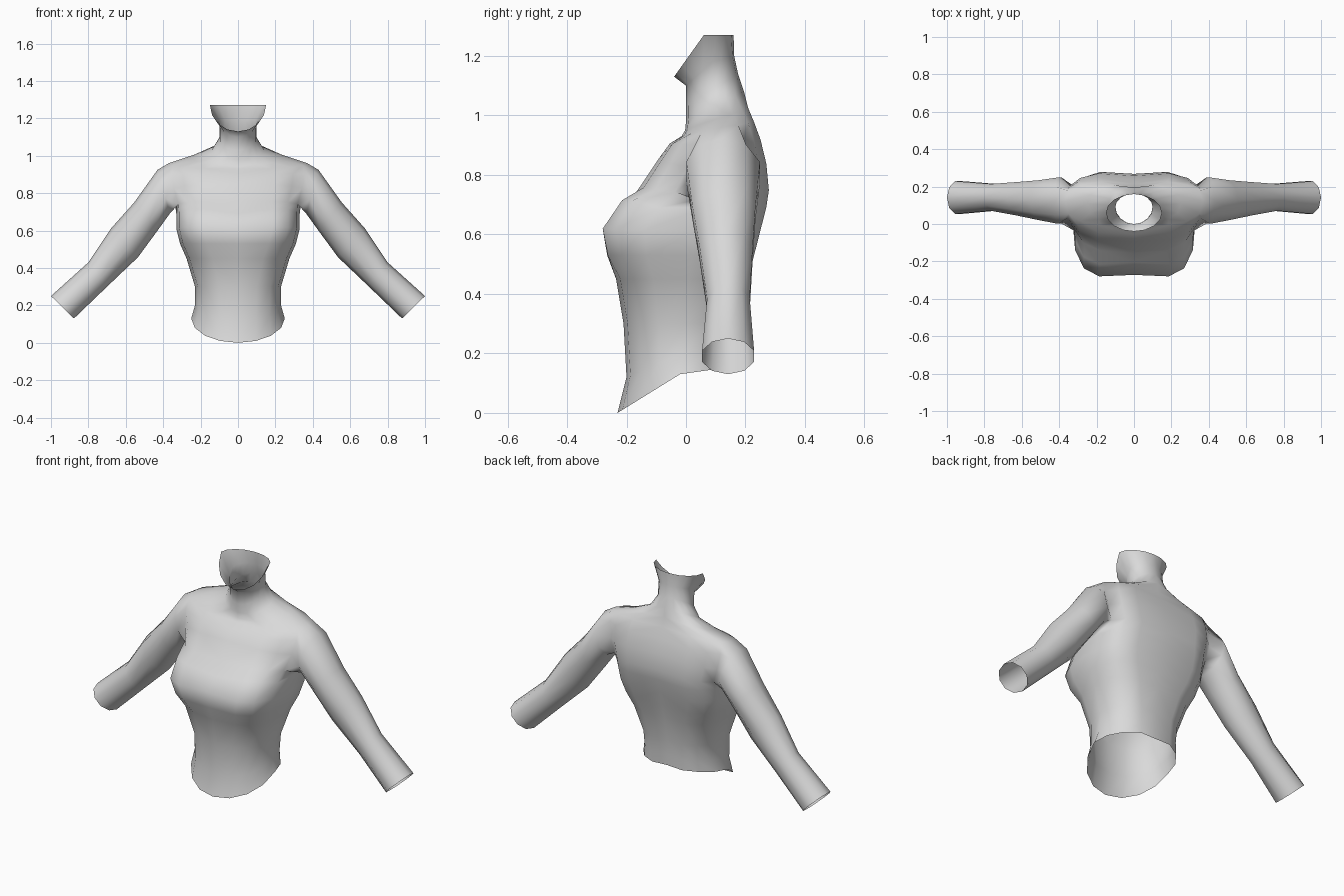
import bpy, bmesh, math

skin = bpy.data.materials.new("light_grey")
skin.diffuse_color = (0.7, 0.7, 0.7, 1)

# Body rings from hem to jaw:
# z front, z side, z back, y front, y side, y back, half width, roundness
RINGS = [
    (0.00, 0.13, 0.16, -0.23, -0.02, 0.19, 0.25, 1.0),
    (0.12, 0.20, 0.22, -0.20, -0.01, 0.19, 0.23, 0.9),
    (0.30, 0.30, 0.31, -0.21, 0.00, 0.195, 0.23, 0.85),
    (0.45, 0.45, 0.45, -0.235, 0.01, 0.22, 0.275, 0.75),
    (0.53, 0.53, 0.53, -0.265, 0.02, 0.24, 0.31, 0.65),
    (0.62, 0.61, 0.61, -0.272, 0.03, 0.26, 0.33, 0.6),
    (0.69, 0.69, 0.69, -0.205, 0.06, 0.28, 0.33, 0.6),
    (0.76, 0.73, 0.75, -0.155, 0.10, 0.288, 0.335, 0.65),
    (0.85, 0.81, 0.84, -0.095, 0.12, 0.278, 0.36, 0.65),
    (0.905, 0.90, 0.92, -0.055, 0.12, 0.258, 0.375, 0.7),
    (0.93, 0.96, 0.98, -0.015, 0.12, 0.235, 0.37, 0.75),
    (0.95, 0.99, 1.03, -0.003, 0.11, 0.215, 0.25, 0.85),
    (0.98, 1.03, 1.08, 0.00, 0.10, 0.195, 0.14, 1.0),
    (1.03, 1.09, 1.14, 0.00, 0.095, 0.175, 0.10, 1.0),
    (1.10, 1.18, 1.20, 0.00, 0.09, 0.162, 0.10, 1.0),
    (1.13, 1.27, 1.27, -0.04, 0.06, 0.16, 0.15, 1.0),
]
COLS = 8
HOLE_ROWS = (7, 10)   # armhole bottom and top rings
HOLE_COLS = (3, 5)

# Arm rings: outer x, z, inner x, z, y front, y back
ARM = [
    (0.43, 0.925, 0.365, 0.69, 0.00, 0.25),
    (0.555, 0.75, 0.43, 0.60, 0.02, 0.235),
    (0.68, 0.61, 0.535, 0.457, 0.045, 0.225),
    (0.80, 0.43, 0.70, 0.30, 0.07, 0.215),
    (1.00, 0.25, 0.877, 0.13, 0.053, 0.23),
]


def ring_point(row, j):
    zf, zs, zb, yf, ys, yb, w, s = RINGS[row]
    t = math.pi * j / COLS
    c = abs(math.cos(t)) if j != COLS // 2 else 0.0
    x = w * math.sin(t) ** s if 0 < j < COLS else 0.0
    front = j <= COLS // 2
    y = ys + ((yf if front else yb) - ys) * c ** s
    z = zs + ((zf if front else zb) - zs) * c
    # bust fullness, and the groove along the spine
    if row in (4, 5, 6) and j in (1, 2):
        y -= 0.022 if row > 4 else 0.012
    if row == 6 and j in (1, 2):
        z += 0.025
    if j == COLS and row < 12:
        y -= 0.02
    return (x, y, z)


bm = bmesh.new()
grid = [[bm.verts.new(ring_point(i, j)) for j in range(COLS + 1)]
        for i in range(len(RINGS))]

# Torso and neck, leaving out the armhole
(r0, r1), (c0, c1) = HOLE_ROWS, HOLE_COLS
for i in range(len(RINGS) - 1):
    for j in range(COLS):
        if not (r0 <= i < r1 and c0 <= j < c1):
            bm.faces.new((grid[i][j], grid[i][j + 1],
                          grid[i + 1][j + 1], grid[i + 1][j]))

# Armhole boundary, starting under the arm and running round the back
loop = [grid[r0][4], grid[r0][5], grid[8][5], grid[9][5], grid[r1][5],
        grid[r1][4], grid[r1][3], grid[9][3], grid[8][3], grid[r0][3]]

# Sleeve-like arm tube, open at the wrist
n = len(loop)
for ox, oz, ix, iz, yf, yb in ARM:
    ring = []
    for k in range(n):
        a = 2 * math.pi * k / n
        f = (1 - math.cos(a)) / 2
        ring.append(bm.verts.new((ix + (ox - ix) * f,
                                  (yf + yb) / 2 + (yb - yf) / 2 * math.sin(a) * 1.04,
                                  iz + (oz - iz) * f)))
    for k in range(n):
        m = (k + 1) % n
        bm.faces.new((loop[k], loop[m], ring[m], ring[k]))
    loop = ring

bmesh.ops.recalc_face_normals(bm, faces=bm.faces[:])
# keep the front of the body facing outward
bm.faces.ensure_lookup_table()
if bm.faces[0].normal.y > 0:
    bmesh.ops.reverse_faces(bm, faces=bm.faces[:])
for f in bm.faces:
    f.smooth = True

mesh = bpy.data.meshes.new("upper_body")
bm.to_mesh(mesh)
bm.free()
mesh.materials.append(skin)
body = bpy.data.objects.new("upper_body", mesh)
bpy.context.collection.objects.link(body)
mirror = body.modifiers.new("mirror", 'MIRROR')
mirror.use_clip = True
mirror.merge_threshold = 0.0005
